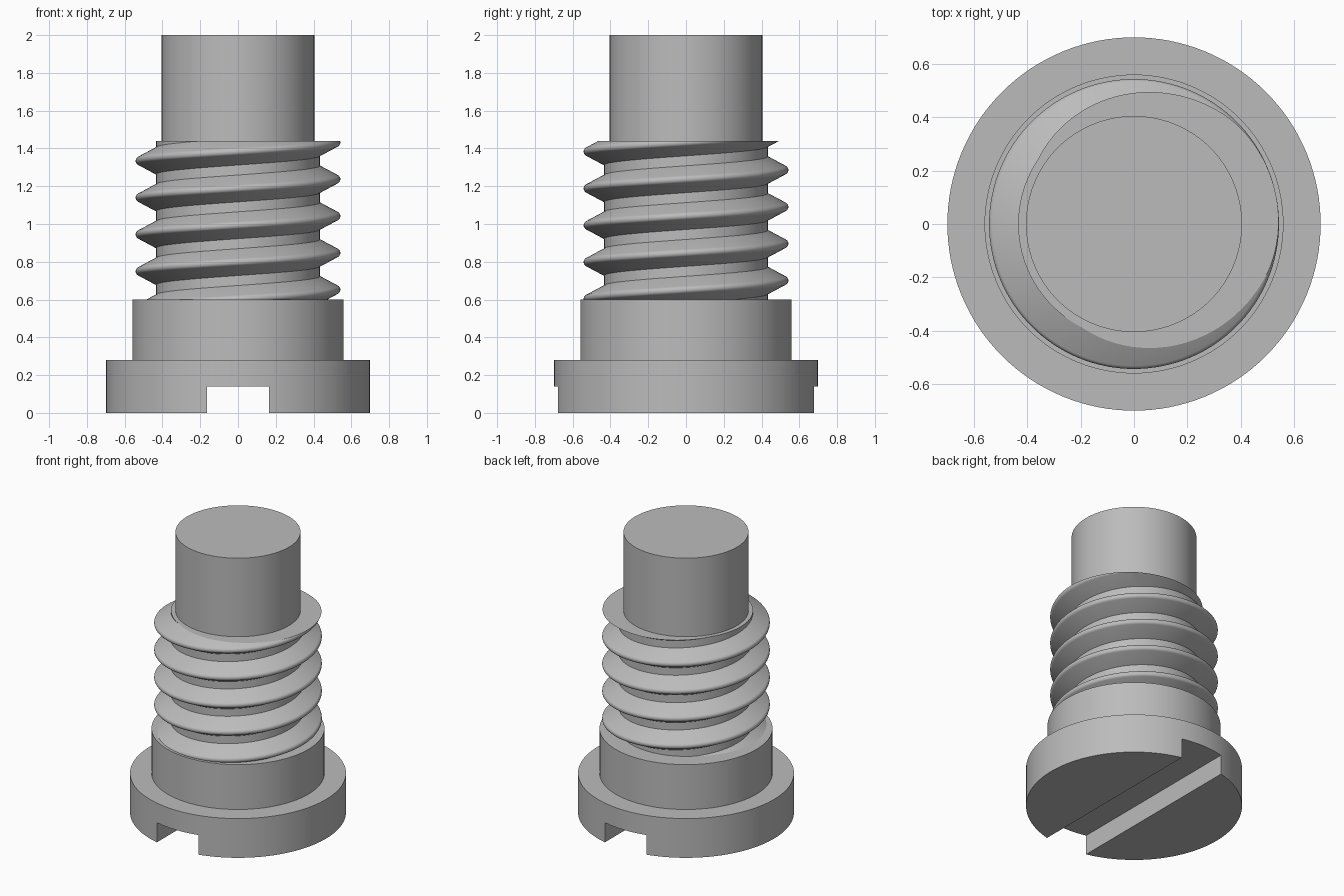
import bpy, bmesh, math

cube = bpy.data.objects.get("Cube")
if cube:
    bpy.data.objects.remove(cube, do_unlink=True)

SIDES = 128
TAU = 2 * math.pi

steel = bpy.data.materials.new("grey_steel")
steel.use_nodes = True
steel.diffuse_color = (0.5, 0.5, 0.5, 1)
steel.node_tree.nodes["Principled BSDF"].inputs["Base Color"].default_value = (0.5, 0.5, 0.5, 1)


def finish(name, bm):
    """Turn a bmesh into a smooth object with sharp edges kept."""
    bmesh.ops.recalc_face_normals(bm, faces=bm.faces)
    mesh = bpy.data.meshes.new(name)
    bm.to_mesh(mesh)
    bm.free()
    mesh.materials.append(steel)
    obj = bpy.data.objects.new(name, mesh)
    bpy.context.collection.objects.link(obj)
    return obj


def smooth(obj):
    bpy.ops.object.select_all(action="DESELECT")
    obj.select_set(True)
    bpy.context.view_layer.objects.active = obj
    bpy.ops.object.shade_smooth_by_angle(angle=math.radians(18))


def lathe(name, profile):
    """Spin (radius, z) points around z and cap both ends."""
    bm = bmesh.new()
    rings = [[bm.verts.new((r * math.cos(TAU * j / SIDES), r * math.sin(TAU * j / SIDES), z))
              for j in range(SIDES)] for r, z in profile]
    for low, high in zip(rings, rings[1:]):
        for j in range(SIDES):
            k = (j + 1) % SIDES
            bm.faces.new((low[j], low[k], high[k], high[j]))
    bm.faces.new(rings[0])
    bm.faces.new(rings[-1])
    return finish(name, bm)


# Slotted head with its collar
head = lathe("head_and_collar", [(0.698, 0), (0.698, 0.28), (0.559, 0.28), (0.559, 0.6)])

bm = bmesh.new()
bmesh.ops.create_cube(bm, size=1)
bmesh.ops.scale(bm, vec=(0.33, 2, 0.28), verts=bm.verts)
cutter = finish("slot_cutter", bm)
cutter.hide_render = True
cutter.hide_viewport = True
cutter.display_type = "WIRE"

slot = head.modifiers.new("slot", "BOOLEAN")
slot.operation = "DIFFERENCE"
slot.solver = "EXACT"
slot.object = cutter
smooth(head)

# Plain shank tip
smooth(lathe("shank_tip", [(0.404, 1.42), (0.404, 2)]))

# Right-handed thread: one tooth profile repeated by pitch and swept round a turn
PITCH, ROOT, CREST, ROUND = 0.195, 0.433, 0.542, 0.022
BOTTOM, TOP, FIRST_CREST = 0.59, 1.44, 0.652
flank = math.radians(28)
lean = math.pi / 2 - flank
tip = CREST - ROUND
arc = [(tip + ROUND * math.cos(a), ROUND * math.sin(a))
       for a in (lean * (i / 5 - 1) for i in range(11))]
root_z = arc[-1][1] + (arc[-1][0] - ROOT) * math.tan(flank)
tooth = [(ROOT, -root_z)] + arc + [(ROOT, root_z)]
profile = [(r, FIRST_CREST + n * PITCH + z) for n in range(-2, 6) for r, z in tooth]

bm = bmesh.new()
columns = []
for j in range(SIDES + 1):
    a = TAU * j / SIDES
    columns.append([bm.verts.new((r * math.cos(a), r * math.sin(a), z + PITCH * j / SIDES))
                    for r, z in profile])
for here, there in zip(columns, columns[1:]):
    for i in range(len(profile) - 1):
        bm.faces.new((here[i], there[i], there[i + 1], here[i + 1]))
bmesh.ops.remove_doubles(bm, verts=bm.verts, dist=0.0001)

# Trim the thread flat at both ends and close it
for z, direction in ((TOP, 1), (BOTTOM, -1)):
    cut = bmesh.ops.bisect_plane(bm, geom=bm.verts[:] + bm.edges[:] + bm.faces[:], dist=0.00001,
                                 plane_co=(0, 0, z), plane_no=(0, 0, direction), clear_outer=True)
    rim = [e for e in cut["geom_cut"] if isinstance(e, bmesh.types.BMEdge)]
    bmesh.ops.contextual_create(bm, geom=rim)
smooth(finish("thread", bm))
